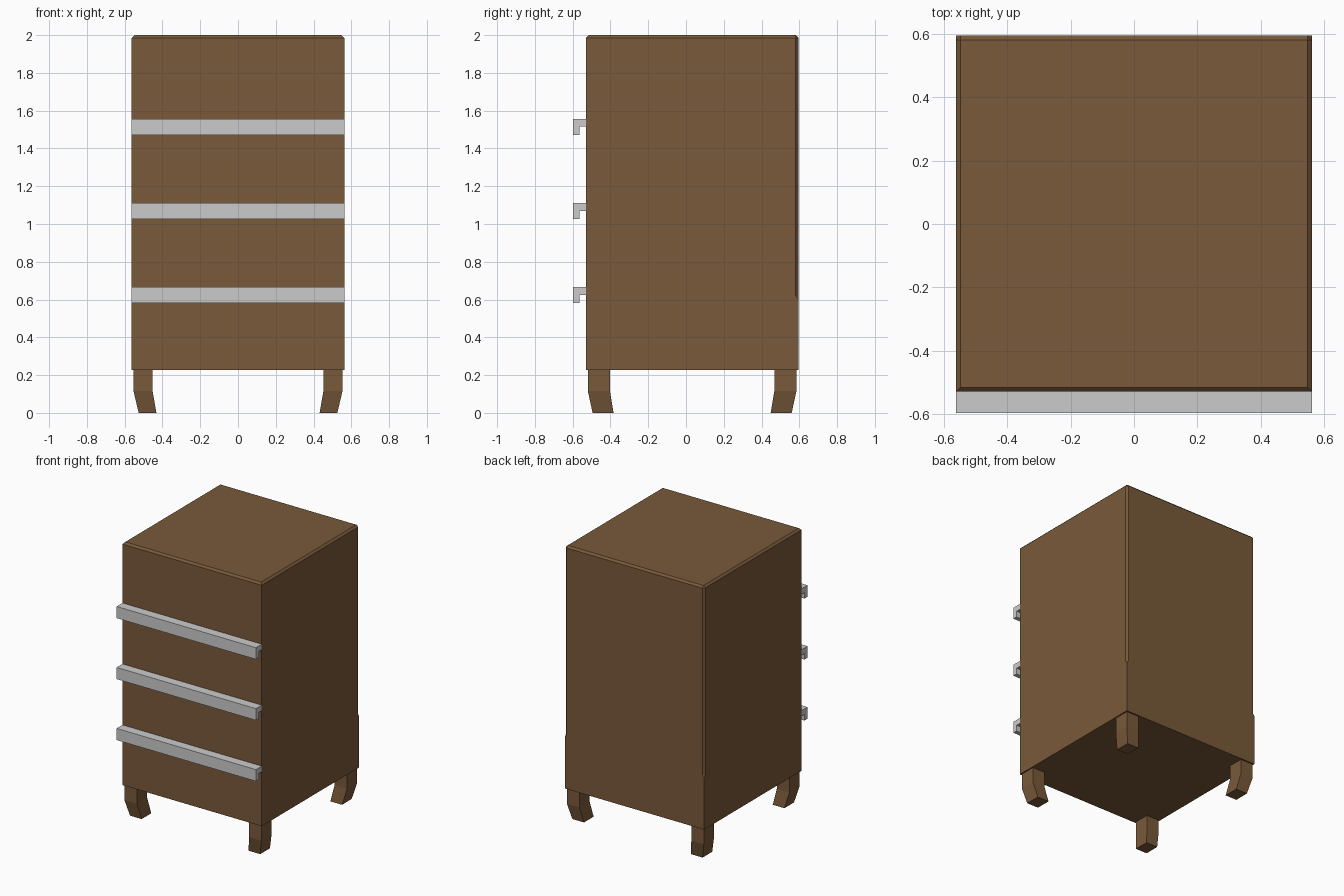
import bpy
import bmesh

if "Cube" in bpy.data.objects:
    bpy.data.objects.remove(bpy.data.objects["Cube"])

W = 0.5625                    # half width
Y0, Y1 = -0.53, 0.595         # cabinet front and back
YC = (Y0 + Y1) / 2
Z0, Z1 = 0.227, 2.0           # cabinet bottom and top

wood = bpy.data.materials.new("dark_wood")
wood.diffuse_color = (0.19, 0.10, 0.042, 1)
wood.use_nodes = True
wood.node_tree.nodes["Principled BSDF"].inputs["Base Color"].default_value = wood.diffuse_color


def add_object(name, bm, material=None):
    bmesh.ops.recalc_face_normals(bm, faces=bm.faces)
    mesh = bpy.data.meshes.new(name)
    bm.to_mesh(mesh)
    bm.free()
    if material:
        mesh.materials.append(material)
    obj = bpy.data.objects.new(name, mesh)
    bpy.context.collection.objects.link(obj)
    return obj


def loft(bm, rings):
    """Skin a list of equal-sized vertex rings and cap both ends."""
    loops = [[bm.verts.new(p) for p in ring] for ring in rings]
    n = len(loops[0])
    for a, b in zip(loops, loops[1:]):
        for i in range(n):
            j = (i + 1) % n
            bm.faces.new((a[i], a[j], b[j], b[i]))
    bm.faces.new(loops[0])
    bm.faces.new(loops[-1])


def rect(x0, x1, y0, y1, z):
    return [(x0, y0, z), (x1, y0, z), (x1, y1, z), (x0, y1, z)]


# Cabinet: chamfered top rim and chamfered upper back corners
SPLIT = 0.62
bm = bmesh.new()
loft(bm, [rect(-W, W, Y0, Y1, z) for z in (Z0, SPLIT, Z1)])
rim = []
for e in bm.edges:
    a, b = (v.co for v in e.verts)
    on_top = min(a.z, b.z) > Z1 - 0.01
    back_corner = min(a.z, b.z) > SPLIT - 0.01 and abs(a.z - b.z) > 0.1 and a.y > 0
    if on_top or back_corner:
        rim.append(e)
bmesh.ops.bevel(bm, geom=rim, offset=0.014, segments=1, affect='EDGES')
add_object("cabinet", bm, wood)

# Drawer handles: full-width hooked rails
for i, top in enumerate((0.666, 1.111, 1.556)):
    profile = [(Y0, top), (-0.597, top), (-0.597, top - 0.085),
               (-0.564, top - 0.085), (-0.564, top - 0.041), (Y0, top - 0.041)]
    bm = bmesh.new()
    loft(bm, [[(x, y, z) for y, z in profile] for x in (-W, W)])
    add_object(f"drawer_handle_{i + 1}", bm)

# Legs: straight at the top, kicked inward toward the foot
for sx, side in ((-1, "left"), (1, "right")):
    for sy, end in ((-1, "front"), (1, "back")):
        rings = []
        for xo, xi, yo, yi, z in ((0.553, 0.452, 0.552, 0.435, Z0),
                                  (0.553, 0.452, 0.552, 0.435, 0.115),
                                  (0.526, 0.432, 0.527, 0.416, 0.0)):
            rings.append(rect(sx * xi, sx * xo, YC + sy * yi, YC + sy * yo, z))
        bm = bmesh.new()
        loft(bm, rings)
        add_object(f"{end}_{side}_leg", bm, wood)
